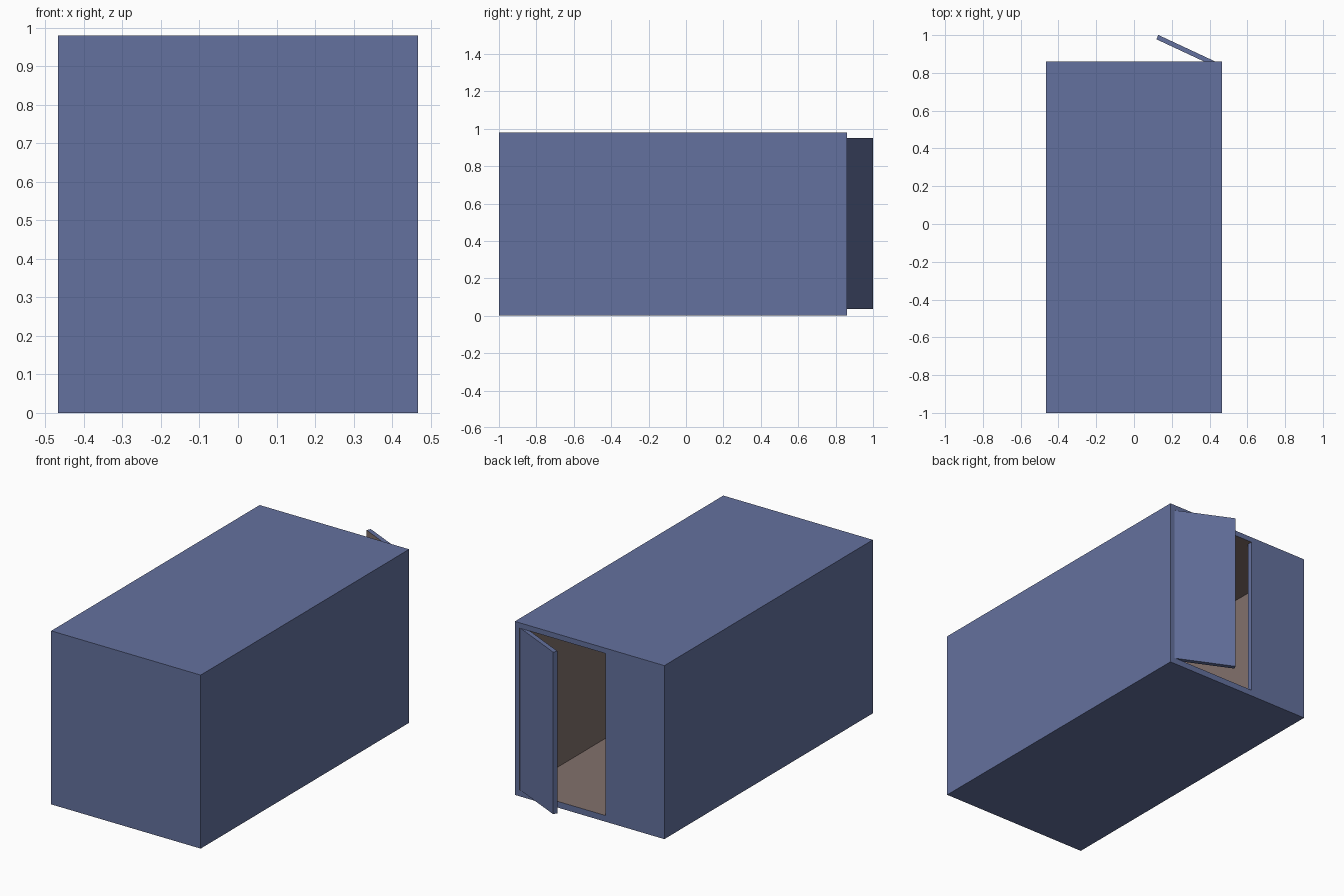
import bpy, bmesh, math
from mathutils import Matrix, Vector

if "Cube" in bpy.data.objects:
    bpy.data.objects.remove(bpy.data.objects["Cube"])


def material(name, rgb):
    m = bpy.data.materials.new(name)
    m.diffuse_color = (*rgb, 1)
    m.use_nodes = True
    m.node_tree.nodes["Principled BSDF"].inputs["Base Color"].default_value = m.diffuse_color
    return m


BLUE = material("slate blue paint", (0.127, 0.165, 0.342))
BROWN = material("brown lining", (0.223, 0.165, 0.150))


def prism(name, profile, z0, z1):
    """Extrude a plan outline from z0 to z1."""
    bm = bmesh.new()
    base = bm.faces.new([bm.verts.new((x, y, z0)) for x, y in profile])
    ext = bmesh.ops.extrude_face_region(bm, geom=[base])
    top = [g for g in ext["geom"] if isinstance(g, bmesh.types.BMVert)]
    bmesh.ops.translate(bm, verts=top, vec=(0, 0, z1 - z0))
    bmesh.ops.recalc_face_normals(bm, faces=bm.faces[:])
    me = bpy.data.meshes.new(name)
    bm.to_mesh(me)
    bm.free()
    for m in (BLUE, BROWN):
        me.materials.append(m)
    ob = bpy.data.objects.new(name, me)
    bpy.context.collection.objects.link(ob)
    return ob


W, FRONT, BACK, H = 0.467, -1.0, 0.86, 0.98   # outer box
IN, Z0, Z1, T = 0.437, 0.035, 0.95, 0.03      # cavity and wall thickness
JAMB = -0.10                                  # free edge of the doorway

# Container body, hollowed by one L-shaped cutter (room plus doorway)
body = prism("container_body", [(-W, FRONT), (W, FRONT), (W, BACK), (-W, BACK)], 0, H)
cutter = prism("room_cutter", [(-IN, FRONT + T), (IN, FRONT + T), (IN, BACK + 0.1),
                               (JAMB, BACK + 0.1), (JAMB, BACK - T), (-IN, BACK - T)], Z0, Z1)
cutter.hide_render = True
mod = body.modifiers.new("hollow", "BOOLEAN")
mod.operation = "DIFFERENCE"
mod.solver = "EXACT"
mod.object = cutter
bpy.context.view_layer.update()
hollow = bpy.data.meshes.new_from_object(
    body.evaluated_get(bpy.context.evaluated_depsgraph_get()))
body.modifiers.clear()
body.data = hollow
bpy.data.objects.remove(cutter)

# Brown lining on every face of the room, leaving the outside and jamb blue
for p in hollow.polygons:
    c = p.center
    inside = abs(c.x) < W - 0.01 and FRONT + 0.01 < c.y < BACK - 0.02 and 0.01 < c.z < H - 0.01
    p.material_index = 1 if inside else 0

# Jamb strip at the free edge of the doorway stays blue
for p in hollow.polygons:
    if abs(p.center.x - JAMB) < 0.005 and abs(p.normal.x) > 0.9:
        p.material_index = 0

# Door, hinged at the corner and swung open 25 degrees, lined inside
door = prism("door", [(0, 0), (-0.34, 0), (-0.34, -0.025), (0, -0.025)], Z0, Z1)
for p in door.data.polygons:
    p.material_index = 1 if p.normal.y < -0.9 else 0
door.data.transform(Matrix.Translation(Vector((0.437, 0.857, 0)))
                    @ Matrix.Rotation(math.radians(-25), 4, "Z"))
